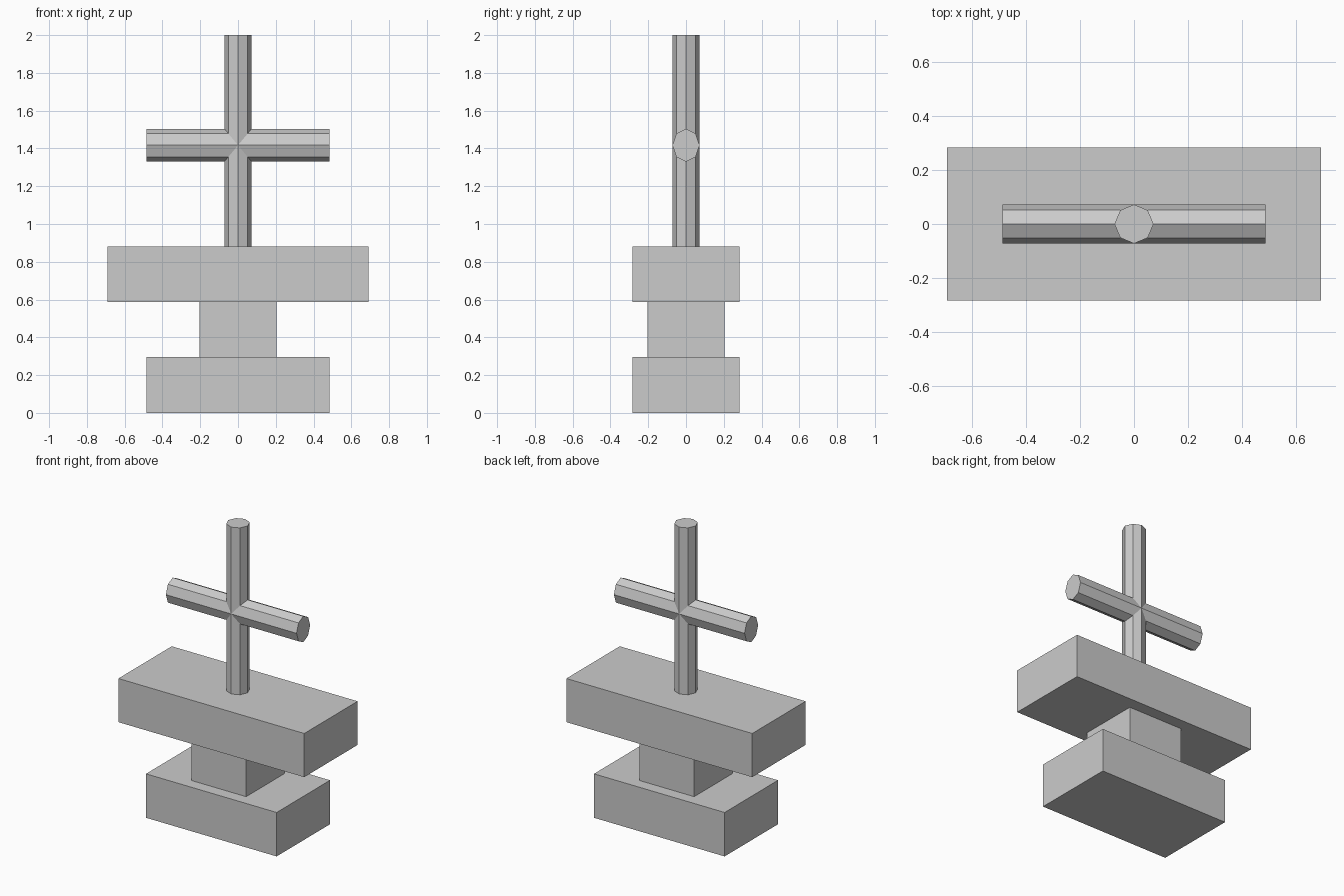
import bpy
import math
from mathutils import Matrix

cube = bpy.data.objects.get("Cube")
if cube:
    bpy.data.objects.remove(cube, do_unlink=True)

grey = bpy.data.materials.new("plain grey")
grey.use_nodes = True
colour = (0.6, 0.6, 0.6, 1)
grey.diffuse_color = colour
grey.node_tree.nodes["Principled BSDF"].inputs["Base Color"].default_value = colour


def finish(name):
    obj = bpy.context.object
    obj.name = obj.data.name = name
    obj.data.materials.append(grey)
    return obj


def block(name, width, depth, bottom, top):
    bpy.ops.mesh.primitive_cube_add(size=1, location=(0, 0, (bottom + top) / 2))
    obj = finish(name)
    obj.data.transform(Matrix.Diagonal((width, depth, top - bottom, 1)))


def bar(name, length, centre_z, radius_x, radius_y, turn=0):
    # Eight-sided bar with corners on its main axes
    bpy.ops.mesh.primitive_cylinder_add(vertices=8, radius=1, depth=length,
                                        location=(0, 0, centre_z))
    obj = finish(name)
    obj.data.transform(Matrix.Rotation(turn, 4, "Y")
                       @ Matrix.Diagonal((radius_x, radius_y, 1, 1)))


# Stepped pedestal
block("base_block", 0.97, 0.566, 0, 0.295)
block("neck_block", 0.406, 0.406, 0.295, 0.587)
block("upper_block", 1.38, 0.566, 0.587, 0.88)

# Upright post and crossbar
bar("upright_post", 1.14, 1.43, 0.072, 0.072)
bar("crossbar", 0.97, 1.417, 0.087, 0.072, math.pi / 2)
